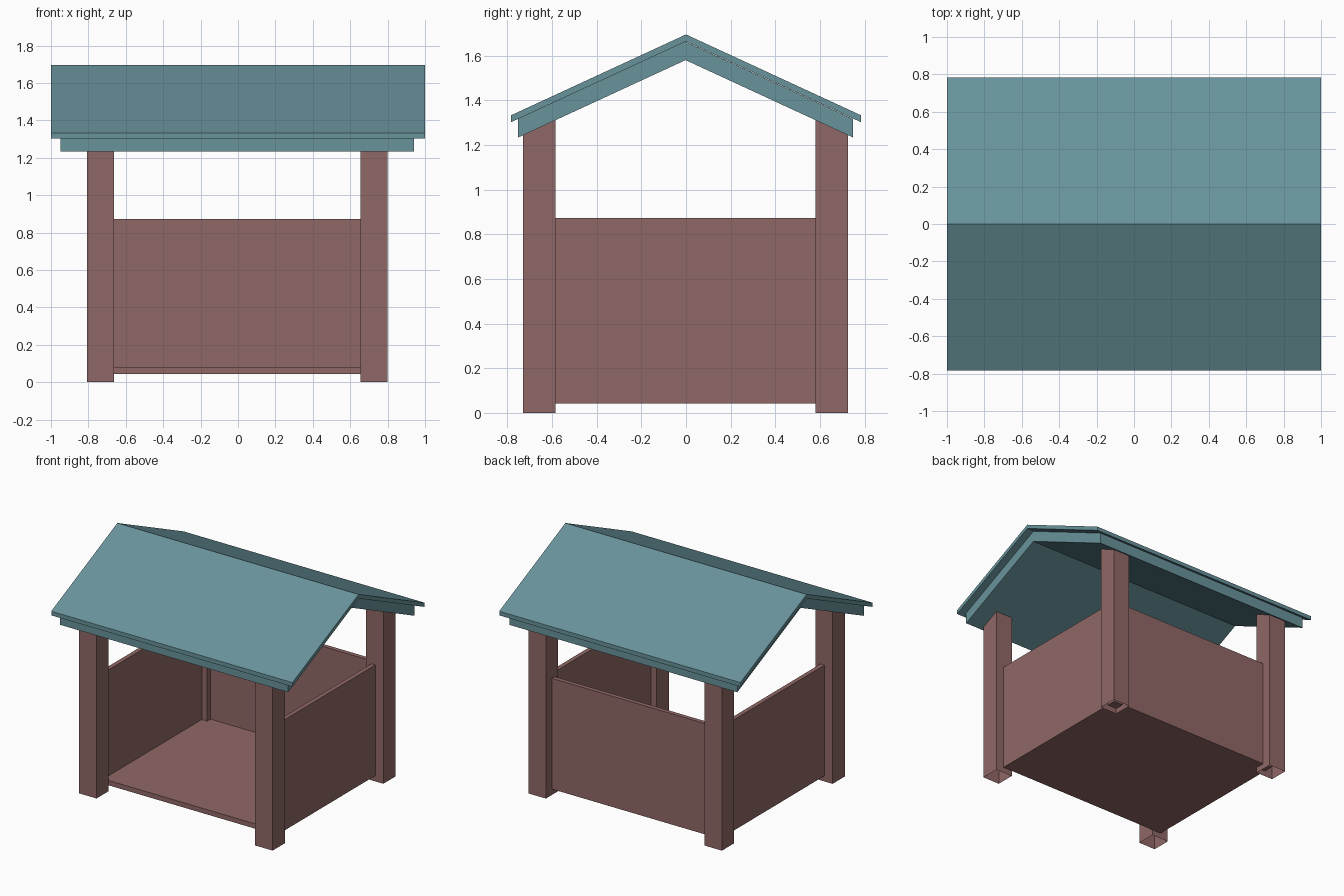
import bpy, bmesh

if "Cube" in bpy.data.objects:
    bpy.data.objects.remove(bpy.data.objects["Cube"])

CENTRE = (-0.004, -0.002, 0)
SLOPE = 0.462
ROOF_UNDER = 1.58


def material(name, rgb):
    m = bpy.data.materials.new(name)
    m.diffuse_color = (*rgb, 1)
    m.use_nodes = True
    m.node_tree.nodes["Principled BSDF"].inputs["Base Color"].default_value = m.diffuse_color
    return m


WOOD = material("wood_red_brown", (0.28, 0.14, 0.135))
TEAL = material("roof_teal", (0.14, 0.295, 0.33))


def prism(name, profile, x0, x1, mat, mirror="", open_bottom=False):
    """Extrude a (y, z) profile along x; optionally mirror about the centre."""
    bm = bmesh.new()
    face = bm.faces.new([bm.verts.new((x0, y, z)) for y, z in profile])
    ext = bmesh.ops.extrude_face_region(bm, geom=[face])
    verts = [g for g in ext["geom"] if isinstance(g, bmesh.types.BMVert)]
    bmesh.ops.translate(bm, verts=verts, vec=(x1 - x0, 0, 0))
    bmesh.ops.recalc_face_normals(bm, faces=bm.faces)
    if open_bottom:
        low = [f for f in bm.faces if all(v.co.z < 1e-5 for v in f.verts)]
        bmesh.ops.delete(bm, geom=low, context="FACES")
    me = bpy.data.meshes.new(name)
    bm.to_mesh(me)
    bm.free()
    me.materials.append(mat)
    ob = bpy.data.objects.new(name, me)
    ob.location = CENTRE
    bpy.context.collection.objects.link(ob)
    if mirror:
        mod = ob.modifiers.new("mirror", "MIRROR")
        mod.use_axis = ("X" in mirror, "Y" in mirror, False)
        mod.use_mirror_merge = False
    return ob


def rect(y0, y1, z0, z1):
    return [(y0, z0), (y1, z0), (y1, z1), (y0, z1)]


def gable(half, top, bottom):
    """Chevron cross-section of a pitched roof layer."""
    drop = half * SLOPE
    return [(-half, bottom - drop), (0, bottom), (half, bottom - drop),
            (half, top - drop), (0, top), (-half, top - drop)]


# Four hollow posts, tops cut to the roof pitch
Y0, Y1 = 0.583, 0.728
prism("corner_posts",
      [(Y0, 0), (Y1, 0), (Y1, ROOF_UNDER - Y1 * SLOPE), (Y0, ROOF_UNDER - Y0 * SLOPE)],
      0.658, 0.802, WOOD, mirror="XY", open_bottom=True)

# Floor and the three low walls
T = 0.033
prism("floor", rect(-0.583, 0.655, 0.043, 0.079), -0.736, 0.736, WOOD)
prism("side_walls", rect(-0.583, 0.655, 0.043, 0.873), 0.736 - T, 0.736, WOOD, mirror="X")
prism("back_wall", rect(0.655 - T, 0.655, 0.043, 0.873), -0.736 + T, 0.736 - T, WOOD)

# Two-layer pitched roof
prism("roof_lining", gable(0.75, 1.663, ROOF_UNDER), -0.945, 0.945, TEAL)
roof = prism("roof_cover", gable(0.783, 1.695, 1.664), -1.0, 1.0, TEAL)
roof.location = (0, 0, 0)
